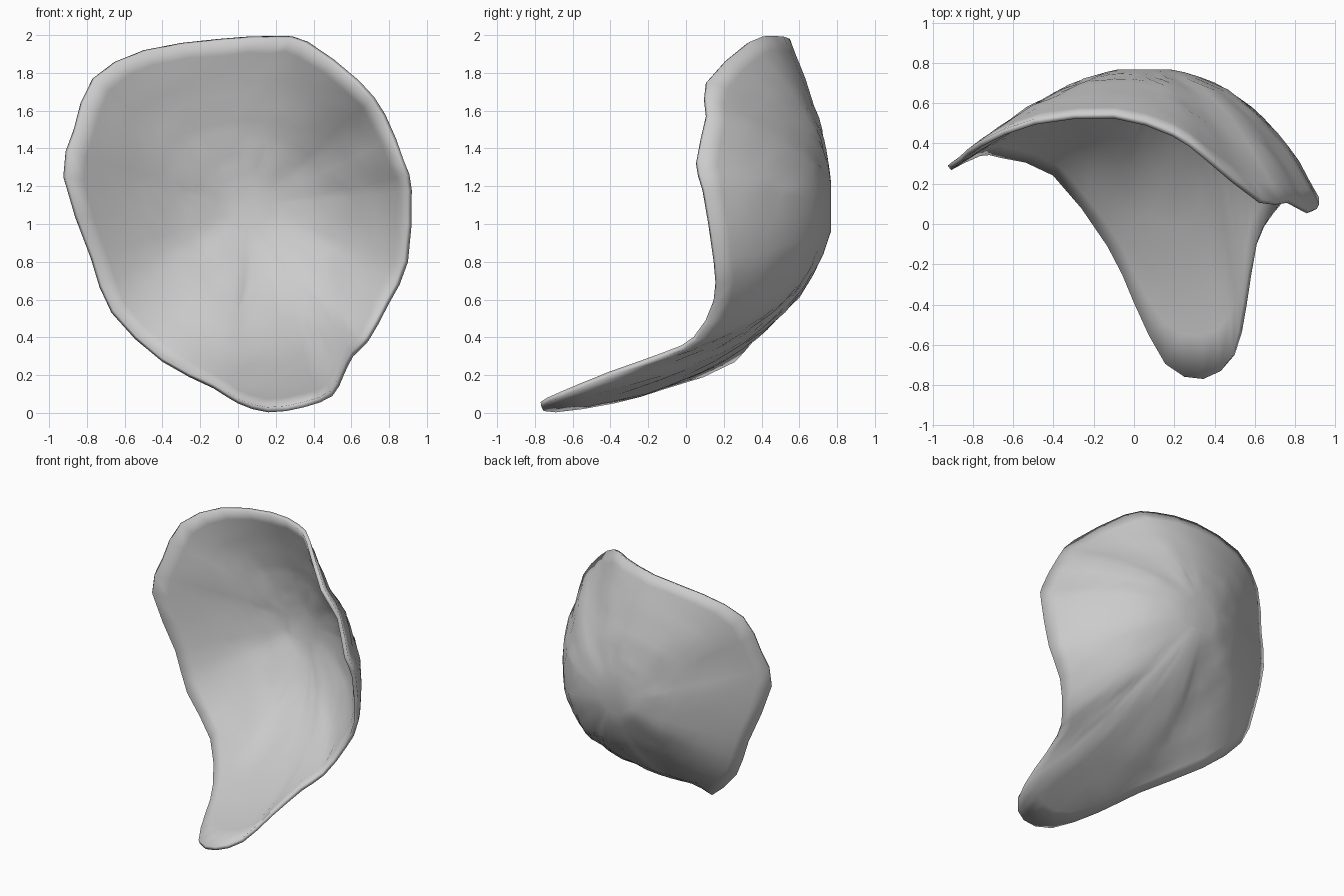
import bpy, bmesh, random
from mathutils import Vector

if "Cube" in bpy.data.objects:
    bpy.data.objects.remove(bpy.data.objects["Cube"])

random.seed(4)
CENTRE = Vector((0.05, 0.768, 1.09))
FLAT = 0.13     # radius of the flat spot at the back
RINGS = 12

# Rim of the dish, clockwise from the top: x, y, z, then curve pull and curve depth
RIM = [
    (0.20, 0.46, 1.995, .50, .73), (0.37, 0.34, 1.965, .53, .72),
    (0.64, 0.12, 1.76, .58, .70), (0.78, 0.12, 1.58, .62, .70),
    (0.88, 0.065, 1.33, .66, .70), (0.92, 0.10, 1.18, .67, .70),
    (0.90, 0.16, 0.80, .68, .69), (0.80, 0.16, 0.58, .71, .66),
    (0.69, 0.05, 0.38, .80, .60), (0.61, -0.10, 0.30, .84, .58),
    (0.56, -0.40, 0.20, .85, .58), (0.50, -0.65, 0.09, .84, .58),
    (0.35, -0.765, 0.03, .83, .58), (0.16, -0.69, 0.003, .82, .55),
    (0.00, -0.38, 0.05, .79, .53), (-0.13, -0.10, 0.13, .73, .53),
    (-0.40, 0.26, 0.27, .60, .57), (-0.67, 0.35, 0.53, .54, .66),
    (-0.78, 0.36, 0.82, .50, .70), (-0.925, 0.29, 1.25, .47, .71),
    (-0.87, 0.33, 1.50, .47, .71), (-0.77, 0.41, 1.77, .47, .72),
    (-0.50, 0.52, 1.92, .47, .73), (-0.10, 0.55, 1.98, .49, .74),
]


def spoke(p, s):
    """Quadratic curve from the flat back spot out to the rim point."""
    end = Vector(p[:3])
    out = Vector((end.x - CENTRE.x, 0, end.z - CENTRE.z)).normalized()
    start = CENTRE + out * FLAT
    mid = CENTRE.lerp(end, p[3])
    mid.y = p[4]
    return start * (1 - s) ** 2 + mid * (2 * s * (1 - s)) + end * s * s


# Double the spokes with gently rounded in-between points
spokes = []
n = len(RIM)
for i in range(n):
    o, p, q, r = (RIM[(i + k) % n] for k in (-1, 0, 1, 2))
    spokes += [p, tuple((9 * (b + c) - a - d) / 16 for a, b, c, d in zip(o, p, q, r))]
n = len(spokes)

# Curved shell with a drooping tongue
bm = bmesh.new()
rings = []
for r in range(RINGS + 1):
    ring = []
    for p in spokes:
        v = spoke(p, r / RINGS)
        if 2 < r < RINGS:  # slightly hammered surface
            v += Vector([random.uniform(-.006, .006) for _ in range(3)])
        ring.append(bm.verts.new(v))
    rings.append(ring)
cap = bm.faces.new(rings[0])
for i in range(n):
    j = (i + 1) % n
    for a, b in zip(rings, rings[1:]):
        bm.faces.new((a[i], b[i], b[j], a[j]))
bmesh.ops.recalc_face_normals(bm, faces=bm.faces)
cap.normal_update()
if cap.normal.y < 0:
    bmesh.ops.reverse_faces(bm, faces=bm.faces)
mesh = bpy.data.meshes.new("curved_shell")
bm.to_mesh(mesh)
bm.free()
shell = bpy.data.objects.new("curved_shell", mesh)
bpy.context.collection.objects.link(shell)

# Wall that thickens inward and thins towards the rim
group = shell.vertex_groups.new(name="wall")
for k in range(RINGS + 1):
    group.add(list(range(k * n, (k + 1) * n)), 1 - 0.6 * (k / RINGS) ** 2, 'REPLACE')
solid = shell.modifiers.new("wall", 'SOLIDIFY')
solid.thickness = 0.07
solid.offset = -1
solid.vertex_group = "wall"

bpy.context.view_layer.objects.active = shell
shell.select_set(True)
bpy.ops.object.shade_smooth_by_angle(angle=0.7)
